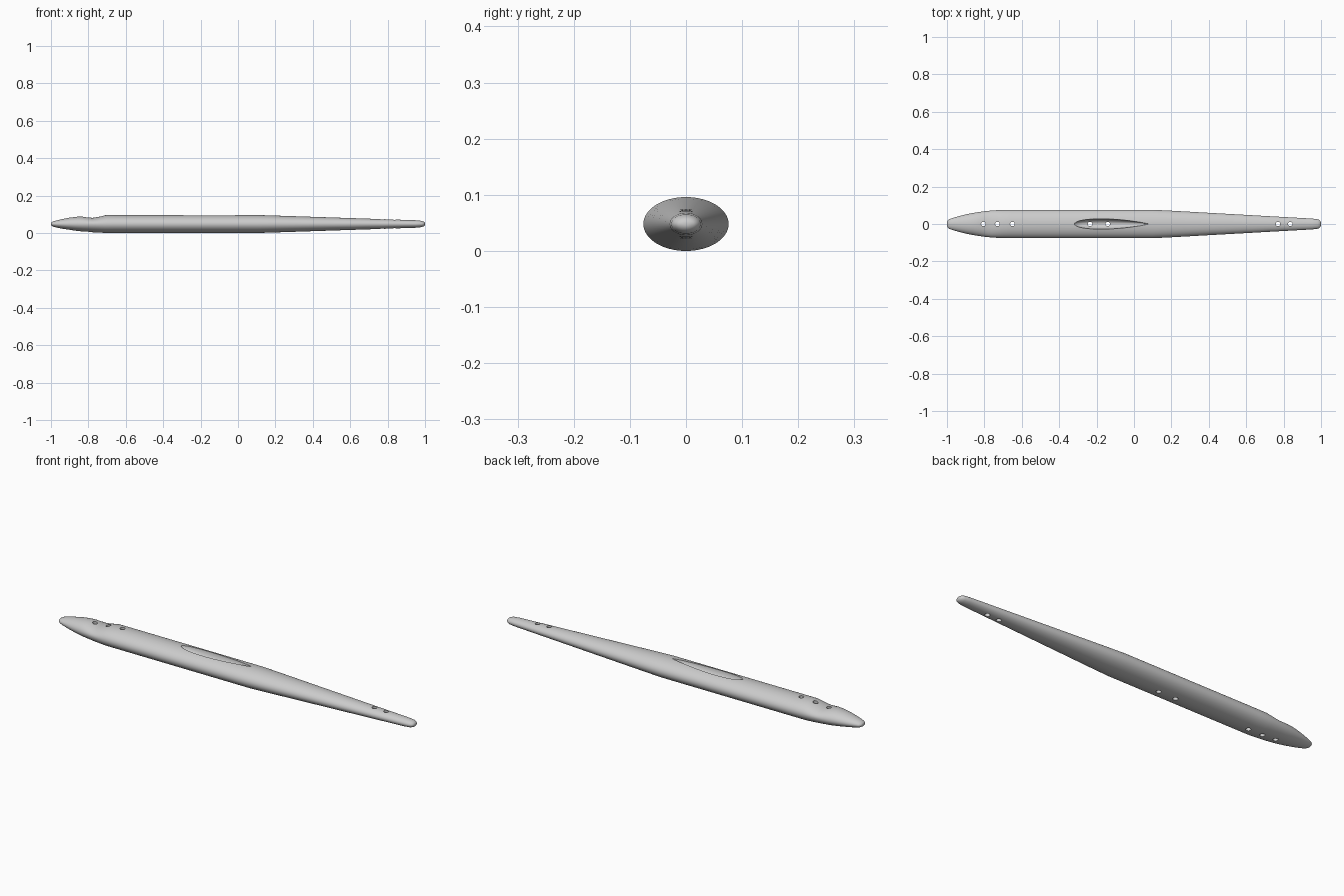
import bpy, bmesh, math

cube = bpy.data.objects.get("Cube")
if cube:
    bpy.data.objects.remove(cube, do_unlink=True)

MID = 0.048      # height of the long axis
SIDES = 64

grey = bpy.data.materials.new("plain grey")
grey.use_nodes = True
grey.diffuse_color = (0.6, 0.6, 0.6, 1)
grey.node_tree.nodes["Principled BSDF"].inputs["Base Color"].default_value = (0.6, 0.6, 0.6, 1)


def loft(name, stations, centre):
    """Skin elliptical rings; each station is x, half width, rise, drop."""
    bm = bmesh.new()
    rings = []
    for x, half, rise, drop in stations:
        ring = []
        for i in range(SIDES):
            a = math.tau * i / SIDES
            s = math.sin(a)
            ring.append(bm.verts.new((x, half * math.cos(a),
                                      centre + s * (rise if s > 0 else drop))))
        rings.append(ring)
    for r0, r1 in zip(rings, rings[1:]):
        for i in range(SIDES):
            j = (i + 1) % SIDES
            bm.faces.new((r0[i], r0[j], r1[j], r1[i]))
    bm.faces.new(rings[0])
    bm.faces.new(rings[-1])
    bmesh.ops.recalc_face_normals(bm, faces=bm.faces)
    mesh = bpy.data.meshes.new(name)
    bm.to_mesh(mesh)
    bm.free()
    mesh.materials.append(grey)
    obj = bpy.data.objects.new(name, mesh)
    bpy.context.collection.objects.link(obj)
    return obj


def cut(target, cutter):
    cutter.hide_render = True
    mod = target.modifiers.new("cut", 'BOOLEAN')
    mod.operation = 'DIFFERENCE'
    mod.solver = 'EXACT'
    mod.object = cutter
    bpy.context.view_layer.objects.active = target
    bpy.ops.object.modifier_apply(modifier=mod.name)
    bpy.data.objects.remove(cutter, do_unlink=True)


# Long body: blunt nose, shallow dip on top, parallel middle, slim tail
body = loft("body", [
    (-1.0, 0.008, 0.004, 0.004), (-0.997, 0.018, 0.009, 0.009),
    (-0.988, 0.026, 0.014, 0.014), (-0.97, 0.032, 0.019, 0.019),
    (-0.94, 0.041, 0.026, 0.025), (-0.9, 0.051, 0.034, 0.031),
    (-0.86, 0.059, 0.039, 0.037), (-0.83, 0.064, 0.039, 0.040),
    (-0.8, 0.068, 0.035, 0.042), (-0.78, 0.070, 0.033, 0.044),
    (-0.76, 0.072, 0.035, 0.045), (-0.73, 0.074, 0.042, 0.047),
    (-0.705, 0.0755, 0.048, 0.048), (-0.66, 0.076, 0.048, 0.048),
    (0.1, 0.076, 0.048, 0.048), (0.2, 0.071, 0.045, 0.045),
    (0.95, 0.029, 0.020, 0.020), (0.98, 0.026, 0.017, 0.017),
    (0.992, 0.021, 0.013, 0.013), (0.998, 0.014, 0.008, 0.008),
    (1.0, 0.005, 0.003, 0.003)], MID)

# Teardrop hollow in the top, round at the nose side and pointed at the tail
drop = []
for k in range(25):
    t = 0.002 + 0.996 * k / 24
    w = 0.027 * (t ** 0.5) * (1 - t) ** 0.9 / 0.39
    drop.append((-0.32 + 0.4 * t, w, 0.03, min(0.042, 1.4 * w)))
cut(body, loft("hollow_cutter", drop, 2 * MID))

# Round holes drilled straight through
for x in (-0.805, -0.73, -0.65, -0.235, -0.14, 0.77, 0.835):
    bpy.ops.mesh.primitive_cylinder_add(vertices=32, radius=0.012, depth=0.3,
                                        location=(x, 0, MID))
    drill = bpy.context.object
    drill.name = "drill_cutter"
    drill.data.materials.append(grey)
    cut(body, drill)

bpy.ops.object.select_all(action='DESELECT')
body.select_set(True)
bpy.context.view_layer.objects.active = body
bpy.ops.object.shade_smooth_by_angle(angle=math.radians(35))
